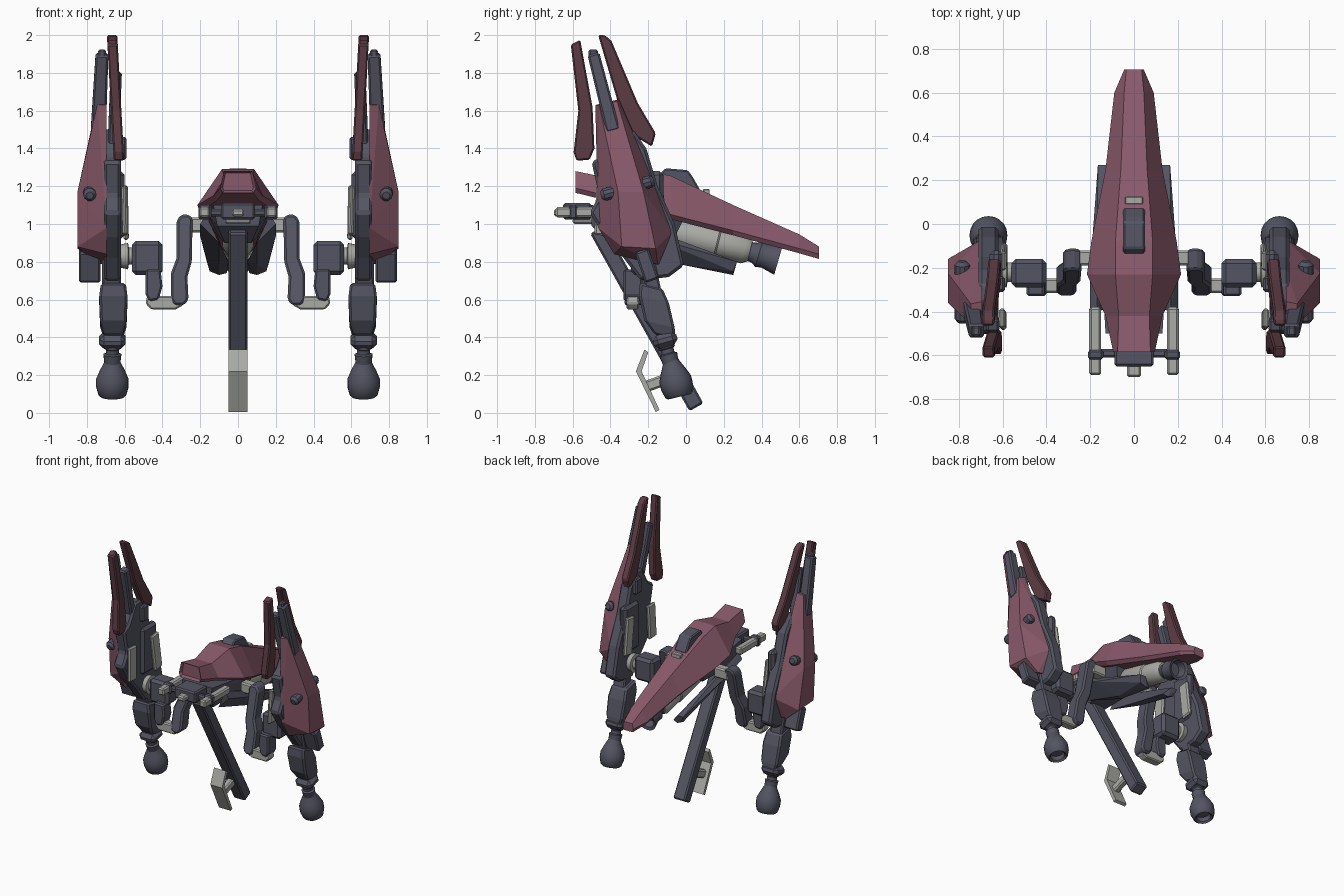
import bpy, bmesh, math
from mathutils import Vector

old = bpy.data.objects.get("Cube")
if old:
    bpy.data.objects.remove(old, do_unlink=True)


def material(name, rgb):
    m = bpy.data.materials.new(name)
    m.use_nodes = True
    m.diffuse_color = (*rgb, 1)
    m.node_tree.nodes["Principled BSDF"].inputs["Base Color"].default_value = (*rgb, 1)
    return m


ROSE = material("dusty rose", (0.25, 0.1, 0.145))
WINE = material("dark wine", (0.11, 0.045, 0.06))
SLATE = material("slate", (0.09, 0.09, 0.125))
GREY = material("light grey", (0.4, 0.4, 0.375))


def finish(name, bm, mat, pair=False, bevel=0.0, smooth=False):
    bmesh.ops.recalc_face_normals(bm, faces=bm.faces)
    me = bpy.data.meshes.new(name)
    bm.to_mesh(me)
    bm.free()
    me.materials.append(mat)
    ob = bpy.data.objects.new(name, me)
    bpy.context.collection.objects.link(ob)
    if smooth:
        bpy.ops.object.select_all(action='DESELECT')
        ob.select_set(True)
        bpy.context.view_layer.objects.active = ob
        bpy.ops.object.shade_smooth_by_angle(angle=math.radians(35))
    if bevel:
        b = ob.modifiers.new("Bevel", 'BEVEL')
        b.width, b.segments = bevel, 1
    if pair:
        ob.modifiers.new("Mirror", 'MIRROR')
    return ob


def hull(name, pts, mat, **kw):
    bm = bmesh.new()
    for p in pts:
        bm.verts.new(p)
    res = bmesh.ops.convex_hull(bm, input=bm.verts[:])
    junk = {v for v in res["geom_interior"] + res["geom_unused"] if isinstance(v, bmesh.types.BMVert)}
    if junk:
        bmesh.ops.delete(bm, geom=list(junk), context='VERTS')
    bmesh.ops.dissolve_limit(bm, angle_limit=0.02, verts=bm.verts[:], edges=bm.edges[:])
    return finish(name, bm, mat, **kw)


def box(name, x, y, z, mat, bevel=0.01, **kw):
    return hull(name, [(a, b, c) for a in x for b in y for c in z], mat, bevel=bevel, **kw)


def frame(p, q):
    d = (Vector(q) - Vector(p)).normalized()
    side = Vector((0, 1, 0)) if abs(d.x) > 0.9 else Vector((1, 0, 0))
    v = d.cross(side).normalized()
    return v.cross(d), v


def bar(name, p, q, w, d, mat, taper=1.0, bevel=0.01, **kw):
    u, v = frame(p, q)
    pts = [Vector(e) + (u * w * i + v * d * j) * s / 2
           for e, s in ((p, 1), (q, taper)) for i in (-1, 1) for j in (-1, 1)]
    return hull(name, pts, mat, bevel=bevel, **kw)


def lathe(name, p, q, profile, mat, sides=20, **kw):
    p, q = Vector(p), Vector(q)
    u, v = frame(p, q)
    bm = bmesh.new()
    rings = []
    for t, r in profile:
        angles = [math.tau * i / sides for i in range(sides)]
        rings.append([bm.verts.new(p.lerp(q, t) + (u * math.cos(a) + v * math.sin(a)) * r) for a in angles])
    skin(bm, rings)
    return finish(name, bm, mat, smooth=True, **kw)


def skin(bm, rings):
    n = len(rings[0])
    for a, b in zip(rings, rings[1:]):
        for i in range(n):
            bm.faces.new((a[i], a[(i + 1) % n], b[(i + 1) % n], b[i]))
    bm.faces.new(rings[-1])
    return bm.faces.new(rings[0])


def prism(name, outline, place, lo, hi, mat, **kw):
    """Extrude a 2D outline; place(a, b, depth) gives the 3D point."""
    bm = bmesh.new()
    skin(bm, [[bm.verts.new(place(a, b, t)) for a, b in outline] for t in (lo, hi)])
    return finish(name, bm, mat, **kw)


def from_side(y, z, t):
    return (t, y, z)


def from_front(x, z, t):
    return (x, t, z)


def fin_lean(y, z, t):
    return (t + 0.055 * (z - 1.65), y, z)


def arm_lean(x, z, t):
    return (x, t + 0.25 * (z - 0.57), z)


# Central shell: y, edge half width, edge height, ridge half width, ridge height
bm = bmesh.new()
rings = []
for y, we, ze, wt, zt in [(-.585, .095, 1.19, .075, 1.28), (-.42, .13, 1.15, .07, 1.245),
                          (-.23, .215, 1.1, .085, 1.29), (-.08, .195, 1.05, .085, 1.255),
                          (.25, .13, .965, .06, 1.1), (.6, .09, .87, .045, .945),
                          (.705, .045, .84, .035, .88)]:
    half = [(wt, zt), (we, ze), (we * .85, ze - .025)]
    ring = half + [(-x, z) for x, z in reversed(half)]
    rings.append([bm.verts.new((x, y, z)) for x, z in ring])
nose = skin(bm, rings)
bm.normal_update()
bmesh.ops.inset_individual(bm, faces=[nose], thickness=.014, depth=0)
bmesh.ops.translate(bm, verts=nose.verts[:], vec=(0, .02, 0))
finish("body_shell", bm, ROSE)

# Hatch and vent on the shell ridge
prism("ridge_hatch", [(-.15, 1.25), (-.11, 1.295), (.01, 1.285), (.035, 1.25), (.075, 1.18), (0, 1.15)],
      from_side, -.05, .05, SLATE, bevel=.008)
bar("ridge_vent", (-.04, .108, 1.165), (.04, .108, 1.165), .035, .04, GREY, bevel=.004)

# Underbody, tank and nozzle
hull("underbody", [(s * x, y, z) for s in (-1, 1) for x, y, z in
                   [(.13, -.5, 1.1), (.11, -.5, .99), (.16, 0, 1.05), (.1, -.06, .93), (.07, -.4, .9)]], SLATE)
hull("side_flap", [(.17, -.4, 1.05), (.2, -.4, 1.0), (.2, -.2, .935), (.1, -.38, .9), (.165, .27, .8),
                   (.12, .27, .8), (.15, -.2, .95), (.1, .25, .73), (.06, .24, .74), (.15, .25, .75),
                   (.1, -.05, .79), (.05, -.08, .8)], SLATE, pair=True)
lathe("fuel_tank", (0, -.1, .97), (0, .34, .86),
      [(0, .07), (.05, .085), (.6, .085), (.62, .078), (.93, .078), (1, .06)], GREY)
lathe("nozzle", (0, .33, .857), (0, .49, .81),
      [(0, .05), (.2, .055), (.35, .07), (.55, .065), (1, .082), (.95, .06), (.6, .05)], SLATE)

# Front sensor block
box("head_block", (-.09, .09), (-.65, -.5), (1.025, 1.11), SLATE)
box("head_cross_bar", (-.19, .19), (-.61, -.57), (1.04, 1.08), SLATE)
box("head_lens", (-.033, .033), (-.7, -.64), (1.04, 1.08), GREY)
box("head_chin", (-.07, .07), (-.6, -.45), (1.0, 1.03), GREY)
box("side_rail", (.15, .205), (-.69, -.38), (1.035, 1.09), GREY, pair=True)
box("rail_clamp", (.14, .21), (-.62, -.575), (1.025, 1.1), SLATE, pair=True)

# Central strut and its foot plate
bar("center_strut", (0, -.47, .97), (0, .055, .03), .1, .085, SLATE)
prism("strut_foot", [(-.22, .335), (-.2, .32), (-.235, .22), (-.14, .015), (-.16, .005), (-.265, .22)],
      from_side, -.05, .05, GREY)
bar("foot_bracket", (0, -.21, .14), (0, -.07, .19), .05, .06, GREY)

# Folded arms
box("shoulder", (.15, .27), (-.19, -.12), (.955, 1.035), GREY, pair=True)
prism("upper_arm", [(.24, 1.03), (.26, 1.05), (.3, 1.05), (.325, 1.02), (.325, .82), (.355, .74), (.355, .6),
                    (.335, .57), (.285, .57), (.262, .6), (.268, .72), (.245, .8)],
      arm_lean, -.33, -.23, SLATE, pair=True, bevel=.012)
prism("elbow_link", [(.28, .62), (.29, .57), (.33, .548), (.46, .548), (.49, .58), (.48, .62)],
      from_front, -.315, -.25, GREY, pair=True, bevel=.008)
prism("forearm", [(.42, .6), (.47, .59), (.49, .63), (.49, .76), (.41, .76), (.4, .67)],
      from_front, -.33, -.23, SLATE, pair=True, bevel=.01)
box("forearm_block", (.4, .56), (-.29, -.16), (.73, .91), SLATE, pair=True, bevel=.02)
lathe("wrist_joint", (.55, -.22, .83), (.63, -.22, .83), [(0, .045), (.35, .045), (.4, .07), (1, .06)],
      GREY, pair=True)

# Side units: inner frame
prism("side_frame", [(-.5, 1.33), (-.44, 1.36), (-.36, 1.5), (-.28, 1.5), (-.21, 1.4), (-.15, 1.2), (-.06, 1.0),
                     (-.01, .78), (-.09, .72), (-.24, .7), (-.33, .82), (-.43, .93), (-.51, 1.06), (-.46, 1.15)],
      from_side, .62, .71, SLATE, pair=True, bevel=.015)
box("frame_core", (.6, .66), (-.3, -.12), (.92, 1.28), SLATE, pair=True, bevel=.02)
box("frame_lug", (.59, .64), (-.31, -.24), (1.34, 1.46), SLATE, pair=True)
bar("front_inner_plate", (.597, -.44, .94), (.603, -.43, 1.2), .028, .09, GREY, pair=True)
bar("rear_inner_plate", (.592, -.13, .92), (.597, -.17, 1.2), .028, .09, GREY, pair=True)

# Armour shield: flat back outline plus a raised outer ridge
shield_back = [(-.48, 1.63), (-.355, 1.66), (-.19, 1.28), (-.07, .96), (-.14, .79), (-.38, .84), (-.465, .98)]
ridge = [(.745, -.46, 1.63), (.745, -.365, 1.65), (.85, -.36, 1.17), (.85, -.225, 1.17), (.85, -.34, .88),
         (.85, -.16, .87), (.75, -.15, .785)]
hull("shield", [(.695, y, z) for y, z in shield_back] + ridge, ROSE, pair=True)
lathe("shield_bolt_pin", (.785, -.45, 1.15), (.785, -.17, 1.23),
      [(0, .02), (.06, .035), (.2, .035), (.8, .035), (.94, .035), (1, .02)], SLATE, sides=10, pair=True)
bar("skirt_flap", (.785, -.235, .86), (.785, -.18, .7), .115, .075, SLATE, pair=True)

# Upright barrels and the two swept fins
bar("barrel", (.74, -.385, 1.49), (.72, -.49, 1.9), .08, .075, SLATE, taper=.85, pair=True)
box("barrel_tip", (.7, .74), (-.515, -.465), (1.86, 1.925), SLATE, pair=True)
bar("inner_barrel", (.66, -.37, 1.42), (.645, -.465, 1.8), .06, .06, SLATE, pair=True)
prism("front_fin", [(-.61, 1.95), (-.56, 1.975), (-.495, 1.62), (-.485, 1.4), (-.51, 1.34), (-.58, 1.335),
                    (-.595, 1.38), (-.57, 1.6)], fin_lean, .62, .675, WINE, pair=True, bevel=.008)
prism("rear_fin", [(-.465, 2), (-.43, 2), (-.395, 1.97), (-.255, 1.64), (-.16, 1.48), (-.18, 1.41), (-.28, 1.47),
                   (-.365, 1.66)], fin_lean, .62, .675, WINE, pair=True, bevel=.008)

# Legs
bar("hip_link", (.67, -.22, .87), (.67, -.17, .64), .1, .08, SLATE, pair=True)
hull("thigh", [(.66 + i * w, y + j * d, z - j * d * .25) for i in (-1, 1) for j in (-1, 1) for y, z, w, d in
               [(-.185, .675, .066, .06), (-.17, .6, .075, .08), (-.14, .47, .07, .08), (-.11, .4, .048, .055)]],
     SLATE, pair=True, bevel=.012)
bar("ankle_collar", (.665, -.12, .42), (.665, -.1, .35), .14, .13, SLATE, pair=True, bevel=.025)
lathe("ankle", (.665, -.11, .37), (.665, -.08, .26),
      [(0, .045), (.25, .045), (.3, .035), (.5, .035), (.55, .048), (1, .042)], SLATE, pair=True)
lathe("foot_bulb", (.665, -.085, .295), (.665, -.035, .085),
      [(0, .035), (.12, .043), (.35, .068), (.55, .086), (.75, .086), (.95, .074), (1, .062), (.95, .05),
       (.8, .045)], SLATE, pair=True)
